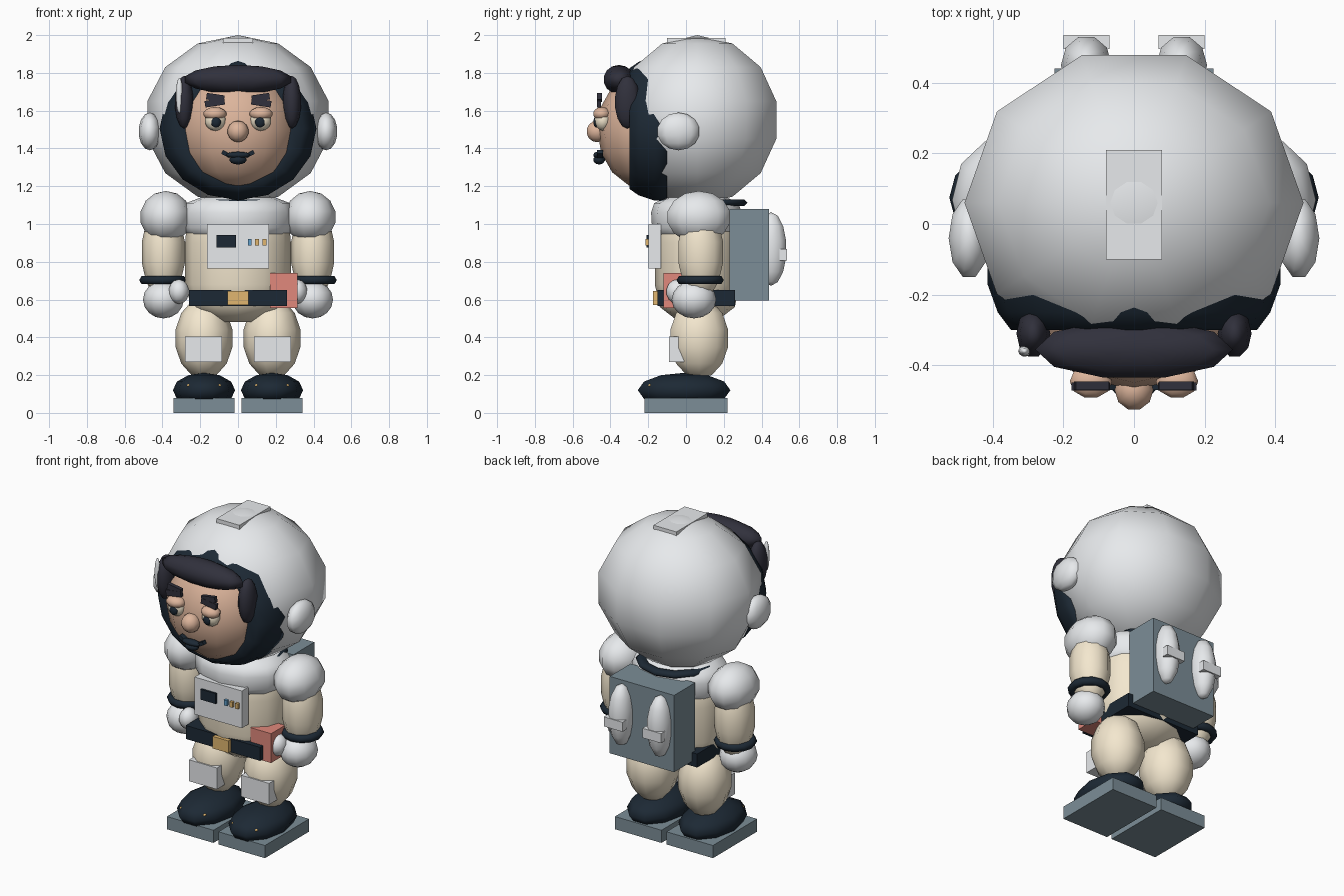
import bpy, bmesh
from math import sin, cos, pi
from mathutils import Matrix, Vector

if "Cube" in bpy.data.objects:
    bpy.data.objects.remove(bpy.data.objects["Cube"])

COLORS = {
    'navy': (.012, .022, .035, 1), 'hair': (.03, .03, .045, 1), 'skin': (.72, .46, .33, 1),
    'cream': (.9, .8, .62, 1), 'white': (.8, .82, .84, 1), 'slate': (.2, .27, .31, 1),
    'red': (.75, .25, .2, 1), 'gold': (.75, .47, .16, 1), 'blue': (.12, .35, .6, 1),
}


def finish(name, bm, color, smooth):
    bmesh.ops.recalc_face_normals(bm, faces=bm.faces)
    me = bpy.data.meshes.new(name)
    bm.to_mesh(me)
    bm.free()
    for p in me.polygons:
        p.use_smooth = smooth
    ob = bpy.data.objects.new(name, me)
    bpy.context.collection.objects.link(ob)
    if color:
        m = bpy.data.materials.get(color) or bpy.data.materials.new(color)
        m.diffuse_color = COLORS[color]
        m.use_nodes = True
        m.node_tree.nodes["Principled BSDF"].inputs["Base Color"].default_value = m.diffuse_color
        me.materials.append(m)
    return ob


def lathe(name, c, r, profile, color=None, seg=10):
    """Revolve (radius, z) points about z; r scales the result per axis."""
    bm = bmesh.new()
    rings = []
    for rad, z in profile:
        n = 1 if rad < 1e-5 else seg
        rings.append([bm.verts.new((c[0] + r[0] * rad * cos(2 * pi * i / seg),
                                    c[1] + r[1] * rad * sin(2 * pi * i / seg),
                                    c[2] + r[2] * z)) for i in range(n)])
    for a, b in zip(rings, rings[1:]):
        for i in range(seg):
            q = [a[i % len(a)], a[(i + 1) % len(a)], b[(i + 1) % len(b)], b[i % len(b)]]
            bm.faces.new(list(dict.fromkeys(q)))
    for ring in (rings[0], rings[-1]):
        if len(ring) > 1:
            bm.faces.new(ring)
    return finish(name, bm, color, True)


def ball(name, c, r, color=None, seg=10, rings=7):
    """Coarse ellipsoid whose half extents equal r."""
    prof = [(sin(pi * k / rings), -cos(pi * k / rings)) for k in range(1, rings)]
    kr = max(p[0] for p in prof)
    ky = max(sin(2 * pi * i / seg) for i in range(seg))
    return lathe(name, c, (r[0] / kr, r[1] / kr / ky, r[2]),
                 [(0, -1)] + prof + [(0, 1)], color, seg)


def box(name, c, s, color=None, tilt=0):
    bm = bmesh.new()
    m = Matrix.Translation(c) @ Matrix.Rotation(tilt, 4, 'Y') @ Matrix.Diagonal((*s, 1))
    bmesh.ops.create_cube(bm, size=1, matrix=m)
    return finish(name, bm, color, False)


def ring(name, c, major, minor, color, height=None):
    h = height or minor
    bm = bmesh.new()
    g = [[bm.verts.new(Vector(c) + Vector(((major + minor * cos(pi * j / 3)) * cos(pi * i / 6),
                                           (major + minor * cos(pi * j / 3)) * sin(pi * i / 6),
                                           h * sin(pi * j / 3)))) for j in range(6)] for i in range(12)]
    for i in range(12):
        for j in range(6):
            a, b = g[i], g[(i + 1) % 12]
            bm.faces.new((a[j], b[j], b[(j + 1) % 6], a[(j + 1) % 6]))
    return finish(name, bm, color, True)


# helmet, dark opening rim and head overlap each other
ball('helmet', (0, .06, 1.55), (.48, .418, .45), 'white')
box('helmet_top_plate', (0, .055, 1.97), (.16, .31, .032), 'white')
rim = lathe('helmet_rim', (0, 0, 0), (.415, .38, 1),
            [(1, .1), (1, .17), (.93, .25), (.84, .3), (.7, .3)], 'navy', 16)
rim.data.transform(Matrix.Translation((0, 0, 1.505)) @ Matrix.Rotation(pi / 2, 4, 'X'))
ball('helmet_glint', (-.31, -.36, 1.68), (.018, .015, .095), 'white')
ball('head', (0, -.2, 1.5), (.31, .27, .32), 'skin', 12, 8)
ball('fringe', (0, -.355, 1.765), (.28, .08, .077), 'hair')
ball('nose', (0, -.47, 1.49), (.055, .055, .057), 'skin')

# mouth
ball('lower_lip', (0, -.46, 1.34), (.045, .03, .025), 'navy')
ball('upper_lip', (0, -.465, 1.365), (.065, .025, .018), 'navy')

# torso, yoke and collar
lathe('torso', (0, .06, 0), (.28, .225, 1),
      [(.42, .48), (.88, .56), (1, .68), (1, .9), (.96, 1.03), (.7, 1.12)], 'cream', 12)
lathe('chest_yoke', (0, .055, 0), (.29, .235, 1),
      [(.9, .93), (1, .98), (1.02, 1.06), (.95, 1.11), (.6, 1.15)], 'white', 12)
ring('neck_ring', (0, .085, 1.112), .205, .035, 'navy', .02)

# chest panel
box('chest_panel', (0, -.165, .882), (.33, .065, .235), 'white')
box('panel_screen', (-.062, -.2, .908), (.105, .02, .065), 'navy')
for i, col in enumerate(('blue', 'gold', 'gold')):
    box('panel_button', (.062 + .039 * i, -.205, .903), (.02, .02, .034), col)

# belt, buckle, pouch
box('belt', (0, .055, .608), (.52, .41, .085), 'navy')
box('buckle', (0, -.16, .608), (.11, .03, .076), 'gold')
box('pouch', (.243, -.05, .648), (.145, .14, .185), 'red')

# backpack
box('backpack', (0, .335, .838), (.45, .21, .485), 'slate')

# mirrored parts
for s in (-1, 1):
    box('mouth_corner', (s * .062, -.455, 1.37), (.05, .03, .022), 'navy', -s * .5)
    ball('side_hair', (s * .285, -.31, 1.645), (.048, .065, .14), 'hair')
    ball('eye', (s * .12, -.44, 1.548), (.055, .042, .055), 'cream')
    ball('eyelid', (s * .122, -.446, 1.583), (.06, .045, .036), 'skin')
    ball('pupil', (s * .117, -.475, 1.54), (.026, .015, .03), 'navy')
    box('brow_upper', (s * .12, -.458, 1.67), (.095, .024, .035), 'hair', -s * .15)
    box('brow_lower', (s * .123, -.46, 1.642), (.105, .022, .035), 'hair', s * .15)
    ball('ear_cap', (s * .467, -.04, 1.49), (.058, .11, .1), 'white')

    ball('shoulder', (s * .382, .068, 1.037), (.133, .165, .138), 'white')
    ball('arm', (s * .395, .078, .85), (.114, .118, .25), 'cream')
    ring('cuff', (s * .398, .075, .703), .1, .025, 'navy')
    ball('glove', (s * .395, .042, .6), (.108, .118, .1), 'white', 12, 8)
    ball('thumb', (s * .313, -.045, .642), (.053, .058, .065), 'white')

    ball('air_tank', (s * .135, .45, .868), (.072, .08, .195), 'white')
    box('tank_valve', (s * .135, .515, .838), (.13, .04, .06), 'white')

    ball('leg', (s * .18, .07, .395), (.15, .152, .215), 'cream')
    box('knee_pad', (s * .182, -.05, .338), (.195, .08, .135), 'white')
    ball('boot', (s * .18, -.01, .12), (.165, .245, .092), 'navy', 10, 6)
    box('boot_sole', (s * .18, 0, .04), (.325, .44, .08), 'slate')
    for t in (-1, 1):
        ball('boot_stud', (s * .18 + t * .08, -.19, .145), (.012, .012, .008), 'gold', 6, 4)
